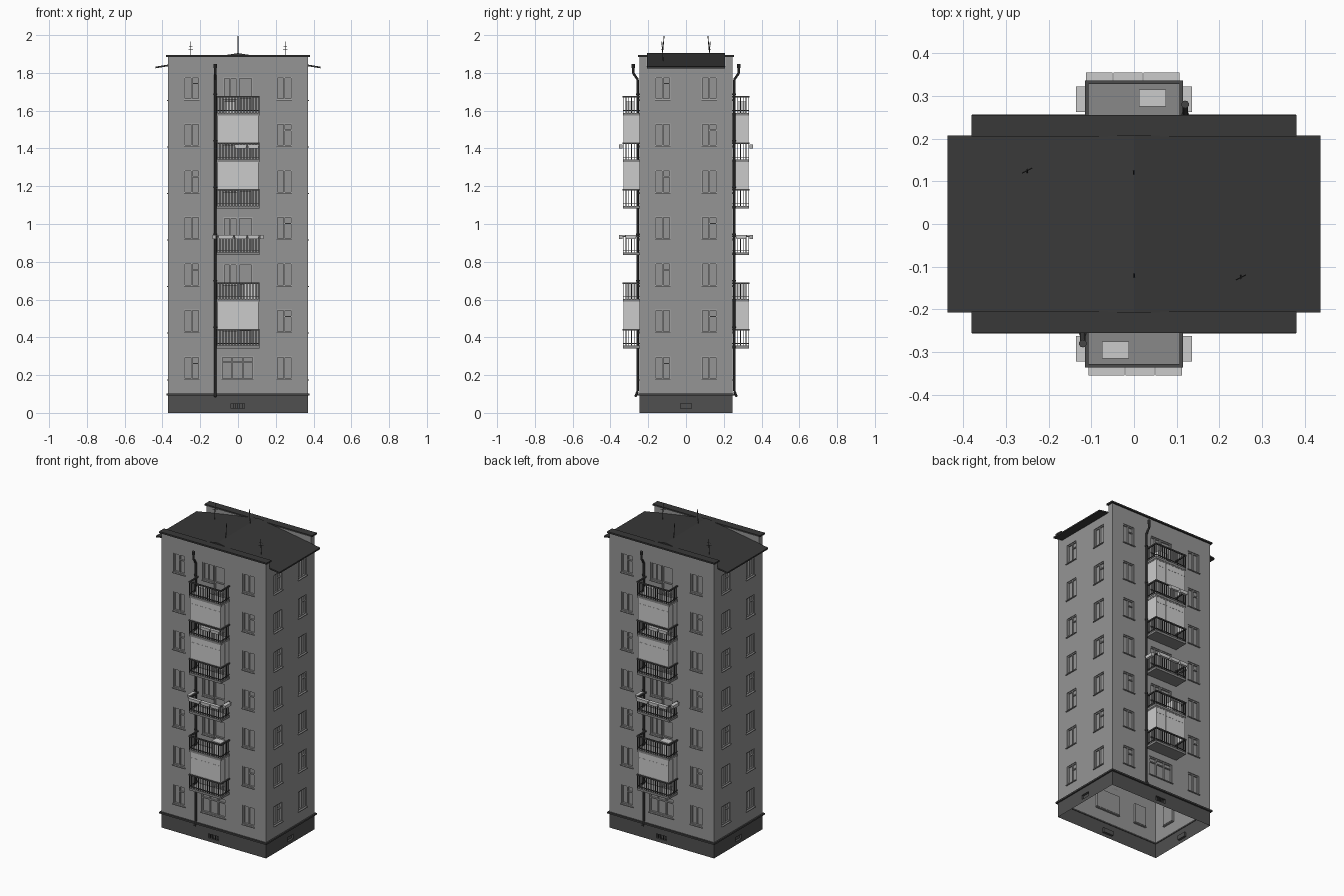
import bpy, bmesh, math
from mathutils import Matrix, Vector

if "Cube" in bpy.data.objects:
    bpy.data.objects.remove(bpy.data.objects["Cube"])

W, D = 0.37, 0.245                     # half width and half depth of the walls
PITCH = 0.2465
FLOORS = [0.35 + PITCH * i for i in range(6)]
ROWS = [0.177] + [0.425 + PITCH * i for i in range(6)]
WIN_H = 0.122
parts = {}


def part(name):
    return parts.setdefault(name, bmesh.new())


def box(name, p, q):
    lo = [min(a, b) for a, b in zip(p, q)]
    hi = [max(a, b) for a, b in zip(p, q)]
    mid = Vector([(a + b) / 2 for a, b in zip(lo, hi)])
    size = [b - a for a, b in zip(lo, hi)]
    bmesh.ops.create_cube(part(name), size=1, matrix=Matrix.Translation(mid) @ Matrix.Diagonal((*size, 1)))


def rod(name, p, q, r, sides=8):
    p, q = Vector(p), Vector(q)
    d = q - p
    m = Matrix.Translation((p + q) / 2) @ d.to_track_quat('Z', 'Y').to_matrix().to_4x4()
    bmesh.ops.create_cone(part(name), cap_ends=True, segments=sides, radius1=r, radius2=r, depth=d.length, matrix=m)


# Wall coordinates: u along the wall, v up, d inward
def front(u, v, d):
    return (u, -D + d, v)


def side(u, v, d):
    return (W - d, u, v)


def wall(name, at, half, z0, z1, holes, depth=0.014):
    bm = part(name)

    def quad(*pts):
        bm.faces.new([bm.verts.new(at(*p)) for p in pts])
    us = sorted({-half, half} | {u for h in holes for u in h[:2]})
    vs = sorted({z0, z1} | {v for h in holes for v in h[2:]})
    for a, b in zip(us, us[1:]):
        for c, e in zip(vs, vs[1:]):
            mu, mv = (a + b) / 2, (c + e) / 2
            if not any(h[0] < mu < h[1] and h[2] < mv < h[3] for h in holes):
                quad((a, c, 0), (b, c, 0), (b, e, 0), (a, e, 0))
    for a, b, c, e in holes:
        ring = [(a, c), (b, c), (b, e), (a, e)]
        for i in range(4):
            p, q = ring[i], ring[(i + 1) % 4]
            quad((*p, 0), (*q, 0), (*q, depth), (*p, depth))
        quad(*[(*p, depth) for p in ring])


def window(at, hole, mullions, transoms=(), sill=True):
    a, b, c, e = hole
    t = 0.006

    def bar(u0, u1, v0, v1, d0=0.005, d1=0.0135, name="window_frames"):
        box(name, at(u0, v0, d0), at(u1, v1, d1))
    bar(a, a + t, c, e)
    bar(b - t, b, c, e)
    bar(a, b, c, c + t)
    bar(a, b, e - t, e)
    for f in mullions:
        m = a + (b - a) * f
        bar(m - t / 2, m + t / 2, c, e)
    for f0, f1, h in transoms:
        v = c + (e - c) * h
        bar(a + (b - a) * f0, a + (b - a) * f1, v - t / 2, v + t / 2)
    if sill:
        bar(a - 0.004, b + 0.004, c - 0.005, c, -0.007, 0.012, "window_sills")


# Walls with recessed windows and balcony doors
plans = [(front, W, 0.245), (side, D, 0.123)]
for at, half, centre in plans:
    holes = []
    for i, z in enumerate(ROWS):
        for s in (-1, 1):
            h = (s * centre - 0.041, s * centre + 0.041, z, z + WIN_H)
            holes.append(h)
            tr = [(0.5, 1, 0.7)] if (i + (s > 0)) % 2 == 0 else []
            window(at, h, [0.5], tr)
    if at is front:
        h = (-0.087, 0.083, 0.177, 0.299)
        holes.append(h)
        window(at, h, [0.33, 0.67], [(0, 1, 0.75)])
        for z in FLOORS:
            w = (-0.078, -0.004, z + 0.08, z + 0.193)
            d = (0.002, 0.078, z + 0.014, z + 0.193)
            holes += [w, d]
            window(at, w, [0.5])
            window(at, d, [], [(0, 1, 0.4)], False)
    wall("walls", at, half, 0.1, 1.837 if at is side else 1.885, holes)

# Plinth with a basement vent, and the ledge above it
vent = (-0.038, 0.034, 0.022, 0.05)
wall("plinth", front, W, 0, 0.1, [vent])
wall("plinth", side, D, 0, 0.1, [(-0.03, 0.03, 0.022, 0.05)])
for i in range(1, 6):
    u = vent[0] + 0.012 * i
    box("vent_bars", front(u - 0.0015, 0.022, 0.002), front(u + 0.0015, 0.05, 0.005))
box("ledge", (-W - 0.009, -D - 0.011, 0.092), (W + 0.009, -D + 0.003, 0.102))
box("ledge", (W - 0.003, -D, 0.092), (W + 0.009, D, 0.102))

# Parapet back face and cap
bm = part("walls")
for pts in ([(-W, -0.21, 1.82), (-W, -0.21, 1.885), (W, -0.21, 1.885), (W, -0.21, 1.82)],
            [(W, -D, 1.837), (W, -0.21, 1.837), (W, -0.21, 1.885), (W, -D, 1.885)],
            [(-W, -D, 1.837), (-W, -D, 1.885), (-W, -0.21, 1.885), (-W, -0.21, 1.837)]):
    bm.faces.new([bm.verts.new(p) for p in pts])
box("parapet_caps", (-0.38, -0.255, 1.885), (0.38, -0.205, 1.895))

# Pitched roof, one slope
bm = part("roof")
prof = [(0, 1.905), (0, 1.896), (0.437, 1.824), (0.437, 1.833)]
near, far = [[bm.verts.new((x, y, z)) for x, z in prof] for y in (-0.207, 0.207)]
bm.faces.new(near)
bm.faces.new(far[::-1])
for i in (1, 2, 3):
    j = (i + 1) % 4
    bm.faces.new((near[j], near[i], far[i], far[j]))

# Balconies
BX, BY = 0.111, -0.332


def railing(z):
    r = 0.0016
    for h, t in ((0.018, 0.002), (0.091, 0.004)):
        box("railings", (-BX - t, BY - t, z + h - t), (BX + t, BY + t, z + h + t))
        for s in (-1, 1):
            box("railings", (s * BX - t, BY, z + h - t), (s * BX + t, -D, z + h + t))
    for i in range(15):
        x = -BX + 2 * BX * i / 14
        box("railings", (x - r, BY - r, z), (x + r, BY + r, z + 0.09))
    for s in (-1, 1):
        for i in range(1, 6):
            y = BY + (-D - BY) * i / 6
            box("railings", (s * BX - r, y - r, z), (s * BX + r, y + r, z + 0.09))


def glazing(z):
    a, b, x, y = z + 0.094, z + PITCH - 0.012, BX - 0.004, BY + 0.004
    box("balcony_glass", (-x, y - 0.001, a), (x, y + 0.001, b))
    for s in (-1, 1):
        box("balcony_glass", (s * x - 0.001, y, a), (s * x + 0.001, -D, b))
        box("glazing_frames", (s * x - 0.002, (y - D) / 2 - 0.002, a), (s * x + 0.002, (y - D) / 2 + 0.002, b))
    for f in (-1, -0.33, 0.33, 1):
        box("glazing_frames", (f * x - 0.002, y - 0.003, a), (f * x + 0.002, y + 0.003, b))
    for h in (a, b - 0.035, b):
        box("glazing_frames", (-x, y - 0.002, h - 0.002), (x, y + 0.002, h + 0.002))
    box("glazing_roof", (-BX, BY, b), (BX, -D, b + 0.004))


def planter(x0, x1, y0, y1, z):
    bm = part("planters")
    c = Vector(((x0 + x1) / 2, (y0 + y1) / 2, z))
    got = bmesh.ops.create_cube(bm, size=1, matrix=Matrix.Translation(c) @ Matrix.Diagonal((x1 - x0, y1 - y0, 0.02, 1)))
    for v in got["verts"]:
        if v.co.z < z:
            v.co.xy = c.xy + (v.co.xy - c.xy) * 0.85


for i, z in enumerate(FLOORS):
    box("balcony_slabs", (-BX - 0.002, BY - 0.002, z - 0.008), (BX + 0.002, -D, z + 0.006))
    railing(z)
    if i in (0, 3, 4):
        glazing(z)
for a, b in ((-0.107, -0.022), (-0.02, 0.048), (0.05, 0.112)):
    planter(a, b, -0.355, -0.336, FLOORS[2] + 0.088)
    if a > -0.1:
        planter(a, b, -0.355, -0.336, FLOORS[4] + 0.075)
for s in (-1, 1):
    planter(min(s * 0.115, s * 0.136), max(s * 0.115, s * 0.136), -0.322, -0.262, FLOORS[2] + 0.088)
box("balcony_cabinets", (0.03, -0.31, FLOORS[1]), (0.095, -0.262, FLOORS[1] + 0.09))
box("balcony_cabinets", (-0.075, -0.315, FLOORS[5]), (-0.012, -0.275, FLOORS[5] + 0.065))

# Drainpipe with offset top and wall brackets
path = [(-0.12, -0.268, 0.085), (-0.12, -0.256, 0.115), (-0.12, -0.256, 1.765),
        (-0.12, -0.28, 1.8), (-0.12, -0.28, 1.845)]
for p, q in zip(path, path[1:]):
    rod("drainpipe", p, q, 0.0065, 10)
rod("drainpipe", (-0.12, -0.28, 1.825), (-0.12, -0.28, 1.847), 0.009, 10)
for z in FLOORS:
    rod("drainpipe", (-0.12, -0.256, z + 0.1), (-0.12, -0.256, z + 0.108), 0.009, 10)

# Roof aerials
rod("aerials", (0, -0.125, 1.89), (0.001, -0.116, 1.996), 0.002, 6)
rod("aerials", (0.25, -0.12, 1.85), (0.25, -0.128, 1.967), 0.0018, 6)
for z, r in ((1.925, 0.012), (1.94, 0.009)):
    rod("aerials", (0.25 - r, -0.125 - r / 2, z), (0.25 + r, -0.125 + r / 2, z), 0.0015, 6)

# Double every part by a half turn, then make the objects
SHADES = {"roof": 0.04, "parapet_caps": 0.04, "plinth": 0.08, "ledge": 0.06, "walls": 0.3,
          "railings": 0.07, "drainpipe": 0.06, "aerials": 0.04, "vent_bars": 0.03,
          "balcony_slabs": 0.25, "window_frames": 0.4, "window_sills": 0.3}
for name, bm in parts.items():
    copy = bmesh.ops.duplicate(bm, geom=bm.verts[:] + bm.edges[:] + bm.faces[:])["geom"]
    verts = [g for g in copy if isinstance(g, bmesh.types.BMVert)]
    bmesh.ops.rotate(bm, verts=verts, cent=(0, 0, 0), matrix=Matrix.Rotation(math.pi, 3, 'Z'))
    if name in ("walls", "plinth", "roof"):
        bmesh.ops.remove_doubles(bm, verts=bm.verts[:], dist=0.0002)
    mesh = bpy.data.meshes.new(name)
    bm.to_mesh(mesh)
    bm.free()
    bpy.context.collection.objects.link(bpy.data.objects.new(name, mesh))
    if name in SHADES:
        s = SHADES[name]
        mat = bpy.data.materials.new(name)
        mat.diffuse_color = (s, s, s, 1)
        mat.use_nodes = True
        mat.node_tree.nodes["Principled BSDF"].inputs["Base Color"].default_value = mat.diffuse_color
        mesh.materials.append(mat)
